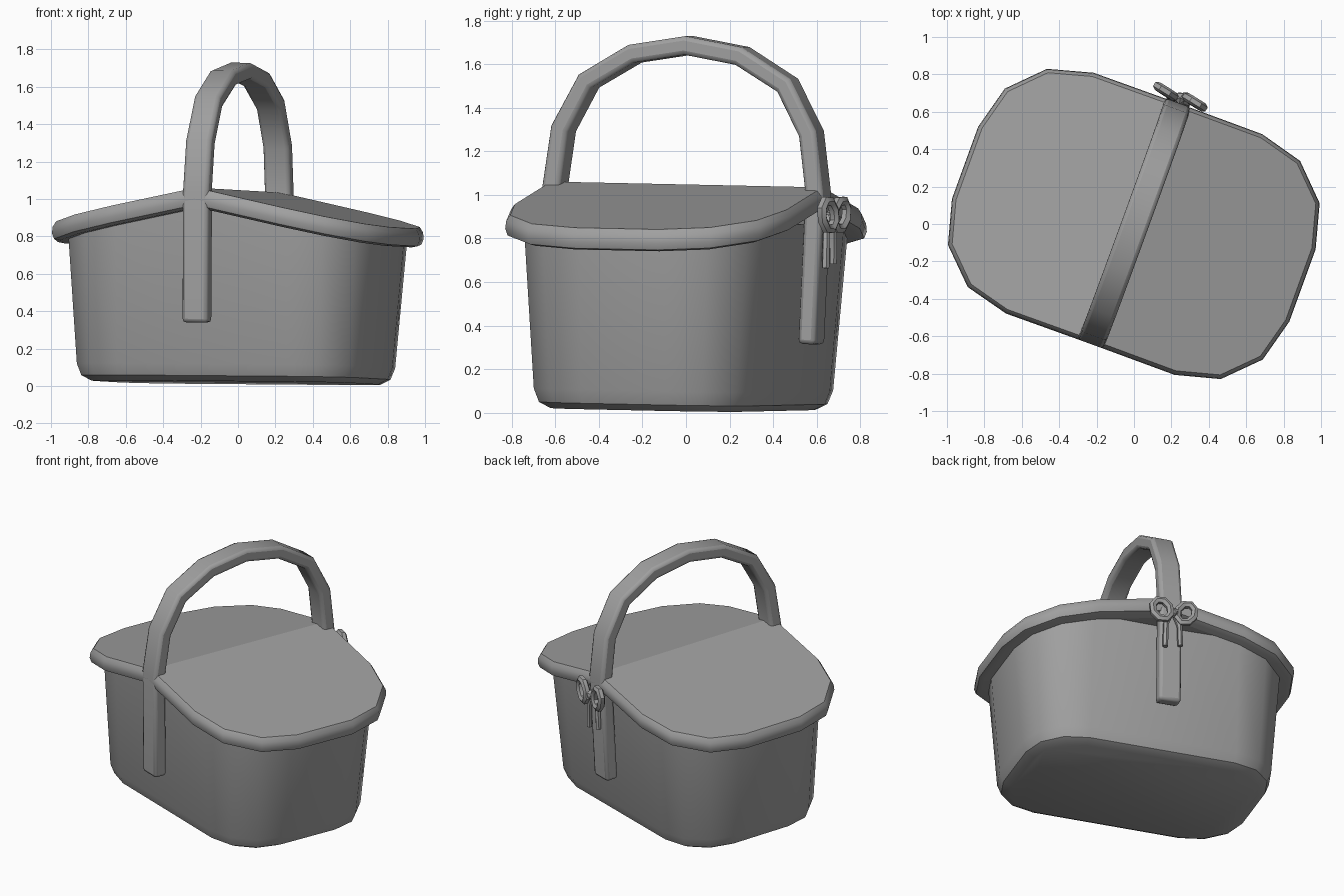
import bpy, bmesh, math
from mathutils import Matrix, Vector, Euler

cube = bpy.data.objects.get("Cube")
if cube:
    bpy.data.objects.remove(cube)

grey = bpy.data.materials.new("plain grey")
grey.use_nodes = True
colour = (0.35, 0.35, 0.35, 1)
grey.diffuse_color = colour
grey.node_tree.nodes["Principled BSDF"].inputs["Base Color"].default_value = colour

# The basket is turned and leans very slightly
PLACE = (Matrix.Translation((-0.012, -0.013, 0.018))
         @ Euler((-0.016, 0.014, 0)).to_matrix().to_4x4()
         @ Matrix.Rotation(math.radians(-20), 4, "Z"))
CORNER_U, CORNER_V, RADIUS = 0.48, 0.205, 0.48


def make(name, bm, bevel=0):
    """Turn a bmesh into a placed, shaded object."""
    bmesh.ops.recalc_face_normals(bm, faces=bm.faces)
    bm.transform(PLACE)
    mesh = bpy.data.meshes.new(name)
    bm.to_mesh(mesh)
    bm.free()
    mesh.materials.append(grey)
    ob = bpy.data.objects.new(name, mesh)
    bpy.context.collection.objects.link(ob)
    bpy.ops.object.select_all(action="DESELECT")
    ob.select_set(True)
    bpy.context.view_layer.objects.active = ob
    bpy.ops.object.shade_smooth_by_angle(angle=math.radians(40))
    if bevel:
        mod = ob.modifiers.new("rounded edges", "BEVEL")
        mod.width, mod.segments = bevel, 2
        mod.limit_method, mod.angle_limit = "ANGLE", math.radians(40)
    return ob


def skin(rings, capped=True, looped=False):
    """Join equal rings of points with quads."""
    bm = bmesh.new()
    loops = [[bm.verts.new(p) for p in ring] for ring in rings]
    pairs = list(zip(loops, loops[1:]))
    if looped:
        pairs.append((loops[-1], loops[0]))
    for a, b in pairs:
        for i in range(len(a)):
            j = (i + 1) % len(a)
            bm.faces.new((a[i], a[j], b[j], b[i]))
    if capped:
        bm.faces.new(loops[0])
        bm.faces.new(loops[-1])
    return bm


def half_outline(offset, side):
    """Half of the rounded oblong, cut across the middle."""
    r = RADIUS + offset
    quarter = [(CORNER_U + r * math.sin(math.radians(a)),
                CORNER_V + r * math.cos(math.radians(a))) for a in (0, 30, 60, 90)]
    half = [(0, CORNER_V + r)] + quarter
    half += [(u, -v) for u, v in reversed(half)]
    return [(side * u, v) for u, v in half]


def full_outline(offset):
    right = half_outline(offset, 1)
    left = half_outline(offset, -1)
    return right + left[::-1][1:-1]


def lid_height(u):
    return 1.03 - 0.208 * abs(u)


# Tub with a rounded foot; its rim follows the sloping lids
rings = [[(u, v, z) for u, v in full_outline(off)]
         for z, off in ((0, -0.225), (0.028, -0.17), (0.09, -0.145))]
rings.append([(u, v, lid_height(u) - 0.07) for u, v in full_outline(-0.088)])
make("basket_body", skin(rings))

# Two sloping lids with rolled edges
LID_PROFILE = ((-0.045, -0.105), (-0.012, -0.092), (0, -0.06), (-0.004, -0.025), (-0.022, 0))
for name, side in (("left_lid", 1), ("right_lid", -1)):
    rings = [[(u, v, lid_height(u) + drop) for u, v in half_outline(off, side)]
             for off, drop in LID_PROFILE]
    make(name, skin(rings))

# Carrying handle swept along an arch
half = [(0.62, 0.31), (0.643, 1.0), (0.605, 1.275), (0.485, 1.495), (0.262, 1.625)]
path = [Vector((0, v, z)) for v, z in half]
path += [Vector((0, 0, 1.668))] + [Vector((0, -p.y, p.z)) for p in reversed(path)]
rings = []
for i, p in enumerate(path):
    before = (p - path[i - 1]).normalized() if i else None
    after = (path[i + 1] - p).normalized() if i + 1 < len(path) else None
    tangent = ((before or after) + (after or before)).normalized()
    normal = tangent.cross(Vector((1, 0, 0)))
    across = Vector((0.073, 0, 0))
    out = normal * 0.043
    rings.append([p + across + out, p - across + out, p - across - out, p + across - out])
make("handle", skin(rings), bevel=0.02)


def tube(points, radius, closed=False, spin=Matrix.Identity(4)):
    """Six-sided tube through points lying in an upright plane."""
    rings = []
    n = len(points)
    for i, p in enumerate(points):
        a = points[i - 1] if closed or i else p
        b = points[(i + 1) % n] if closed or i + 1 < n else p
        side = Vector((0, 1, 0))
        up = (b - a).normalized().cross(side)
        rings.append([spin @ (p + radius * (math.cos(t) * side + math.sin(t) * up))
                      for t in (math.tau * k / 6 for k in range(6))])
    return skin(rings, capped=not closed, looped=closed)


# Bow tied at the back of the handle: two loops, two tails and a knot
for name, side, foot in (("left", 1, 0.66), ("right", -1, 0.68)):
    loop = [Vector((0.055 * math.cos(t), 0, 0.07 * math.sin(t)))
            for t in (math.tau * k / 8 for k in range(8))]
    spin = (Matrix.Translation((side * 0.08, 0.722, 0.905))
            @ Matrix.Rotation(math.radians(-12), 4, "Z")
            @ Matrix.Rotation(math.radians(side * 25), 4, "Y"))
    make("bow_loop_" + name, tube(loop, 0.024, True, spin))
    tail = [Vector((side * u, 0.702, z)) for u, z in ((0.01, 0.9), (0.045, 0.82), (0.05, foot))]
    make("bow_tail_" + name, tube(tail, 0.018))

bm = bmesh.new()
bmesh.ops.create_icosphere(bm, subdivisions=1, radius=0.035,
                           matrix=Matrix.Translation((0, 0.715, 0.9)))
make("bow_knot", bm)
